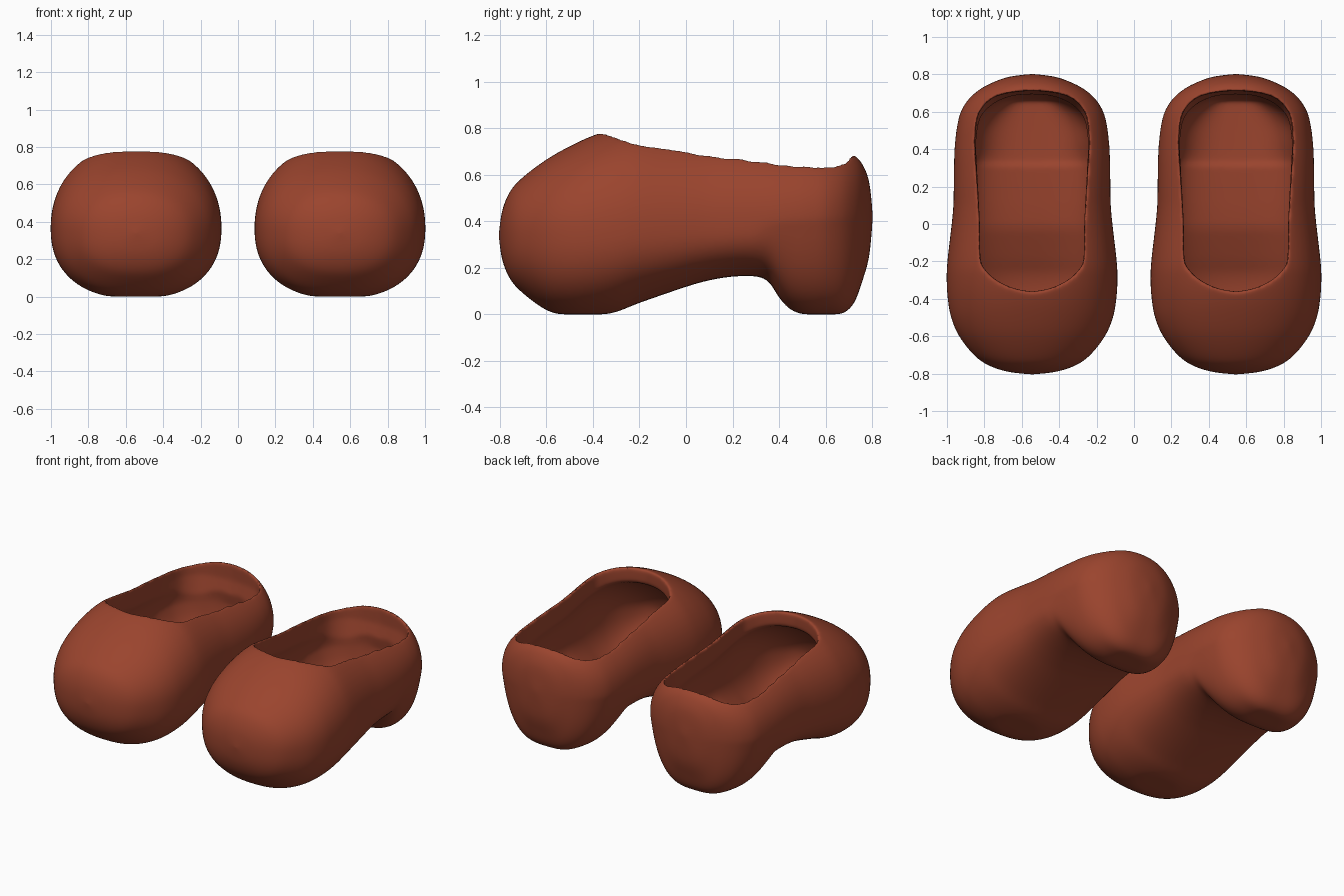
import bpy, bmesh, math

if "Cube" in bpy.data.objects:
    bpy.data.objects.remove(bpy.data.objects["Cube"])

# Stations along the shoe: y, half width, underside z, top z
STATIONS = [
    (-.805, .00, .34, .34), (-.79, .13, .235, .445), (-.755, .235, .15, .53),
    (-.70, .312, .09, .59), (-.60, .39, .018, .665), (-.50, .433, -.008, .722),
    (-.40, .451, -.008, .768), (-.30, .457, .01, .80), (-.20, .453, .049, .813),
    (0, .43, .118, .79), (.10, .421, .146, .775), (.20, .419, .162, .763),
    (.30, .418, .163, .75), (.355, .417, .14, .743), (.40, .415, .072, .738),
    (.45, .411, .02, .734), (.52, .402, -.004, .73), (.60, .382, -.005, .72),
    (.67, .338, .002, .707), (.72, .28, .045, .685), (.755, .215, .135, .65),
    (.787, .125, .25, .57), (.803, .00, .42, .42)]

# Opening edge: y, half width
OPENING = [(-.362, 0), (-.343, .10), (-.30, .19), (-.25, .245), (-.19, .275), (0, .279),
           (.20, .29), (.40, .303), (.50, .301), (.60, .28), (.67, .215), (.70, .125), (.713, 0)]
SEGMENTS = 64


def refine(rows, steps):
    """Catmull-Rom interpolation through table rows."""
    out = []
    for i in range(len(rows) - 1):
        p0, p1 = rows[max(i - 1, 0)], rows[i]
        p2, p3 = rows[i + 1], rows[min(i + 2, len(rows) - 1)]
        for s in range(steps):
            t = s / steps
            out.append([.5 * (2 * b + (c - a) * t + (2 * a - 5 * b + 4 * c - d) * t * t
                              + (3 * b - a - 3 * c + d) * t ** 3)
                        for a, b, c, d in zip(p0, p1, p2, p3)])
    return out + [list(rows[-1])]


def ramp(a, b, v):
    t = min(max((v - a) / (b - a), 0), 1)
    return t * t * (3 - 2 * t)


def section(y, w, low, high):
    """Rounded cross-section: flatter arch, tapered heel, flat on the ground."""
    mid = min(max(.38 + .05 * y, low), high)
    heel = ramp(.28, .45, y)
    pts = []
    for k in range(SEGMENTS):
        a = 2 * math.pi * k / SEGMENTS
        c, s = math.cos(a), math.sin(a)
        n = 2.15 + .15 * ramp(-.1, .4, y) if s > 0 else 2.4 + .3 * ramp(-.3, .1, y) + .4 * heel
        h = abs(s) ** (2 / n)
        x = math.copysign(abs(c) ** (2 / n), c) * w
        if s <= 0:
            x *= 1 - .2 * heel * h
        z = mid + h * (high - mid) if s > 0 else mid - h * (mid - low)
        pts.append((x, y, max(z, 0)))
    return pts


def skin(name, rings):
    """Closed surface through rings of equal point count."""
    bm = bmesh.new()
    loops = [[bm.verts.new(p) for p in ring] for ring in rings]
    for a, b in zip(loops, loops[1:]):
        for k in range(len(a)):
            j = (k + 1) % len(a)
            bm.faces.new((a[k], a[j], b[j], b[k]))
    bm.faces.new(loops[0])
    bm.faces.new(loops[-1])
    bmesh.ops.recalc_face_normals(bm, faces=bm.faces)
    mesh = bpy.data.meshes.new(name)
    bm.to_mesh(mesh)
    bm.free()
    obj = bpy.data.objects.new(name, mesh)
    bpy.context.collection.objects.link(obj)
    return obj


# Outer body; end stations keep a sliver of size so the caps stay valid
rows = refine(STATIONS, 4)
body = skin("shoe_body", [section(y, max(w, .01), lo - (.005 if w < .01 else 0),
                                  hi + (.005 if w < .01 else 0)) for y, w, lo, hi in rows])

# Foot hollow: inset copy of the body with a floor that stays above the heel
hollow_rings = []
for y, w, lo, hi in rows:
    yi, centre = y * .88, .38 + .05 * y
    tip = max(w / .46, .02)
    floor = max(lo + .08, .2 * ramp(-.3, .25, y))
    floor = min(floor, centre - .2 * tip)
    hollow_rings.append(section(yi, max(w * .79, .01), floor,
                                max(hi - .08, centre + .01)))
hollow = skin("hollow_cutter", hollow_rings)

# Opening cutter: upright prism that narrows slightly into the hollow
edge = refine(OPENING, 4)
outline = edge + [(y, -w) for y, w in edge[-2:0:-1]]
opening = skin("opening_cutter", [[(w * s, .1 + (y - .1) * s, z) for y, w in outline]
                                  for z, s in ((.42, .94), (.58, 1), (1.0, 1))])

# Carve, then blend the surface for a smooth rounded rim
for cutter in (hollow, opening):
    cutter.hide_render = True
    mod = body.modifiers.new("carve", 'BOOLEAN')
    mod.operation, mod.object, mod.solver = 'DIFFERENCE', cutter, 'EXACT'
blend = body.modifiers.new("blend", 'REMESH')
blend.mode, blend.voxel_size = 'VOXEL', .007
soft = body.modifiers.new("soften", 'SMOOTH')
soft.factor, soft.iterations = .5, 50
thin = body.modifiers.new("lighten", 'DECIMATE')
thin.ratio = .2

deps = bpy.context.evaluated_depsgraph_get()
mesh = bpy.data.meshes.new_from_object(body.evaluated_get(deps))
for helper in (body, hollow, opening):
    bpy.data.objects.remove(helper)

# Colour and smooth shading
clay = bpy.data.materials.new("reddish_brown")
clay.diffuse_color = (.325, .058, .027, 1)
clay.use_nodes = True
clay.node_tree.nodes["Principled BSDF"].inputs["Base Color"].default_value = clay.diffuse_color
mesh.materials.clear()
mesh.materials.append(clay)
for poly in mesh.polygons:
    poly.use_smooth = True
    poly.material_index = 0

# The pair
for name, x in (("left_shoe", -.545), ("right_shoe", .545)):
    shoe = bpy.data.objects.new(name, mesh)
    shoe.location.x = x
    bpy.context.collection.objects.link(shoe)
